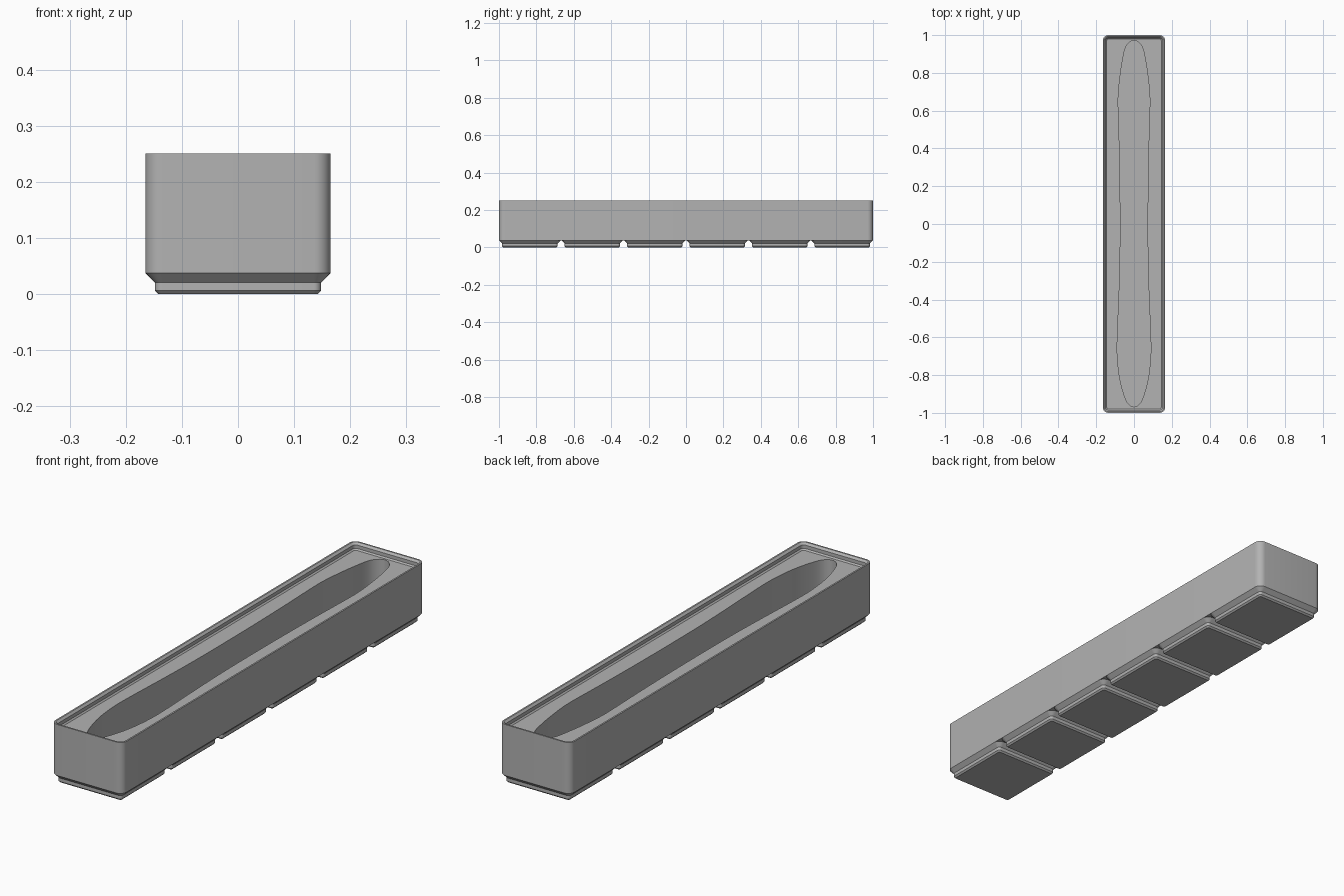
import bpy, bmesh, math
from mathutils import Vector

cube = bpy.data.objects.get("Cube")
if cube:
    bpy.data.objects.remove(cube)

MM = 2 / 251.5          # the tray is laid out in millimetres
PITCH, CELL, CELLS = 42, 41.5, 6
LENGTH = PITCH * (CELLS - 1) + CELL
RADIUS = 3.75
FOOT_TOP, FLOOR, RIM = 4.75, 28, 31.55

grey = bpy.data.materials.new("plain grey")
grey.use_nodes = True
grey.diffuse_color = (0.45, 0.45, 0.45, 1)
grey.node_tree.nodes["Principled BSDF"].inputs["Base Color"].default_value = grey.diffuse_color


def rounded_ring(bm, width, length, inset, z, cy=0, steps=8):
    """Ring of vertices on a rounded rectangle, counter-clockwise."""
    r = RADIUS - inset
    hx, hy = width / 2 - RADIUS, length / 2 - RADIUS
    ring = []
    for q, (sx, sy) in enumerate([(1, 1), (-1, 1), (-1, -1), (1, -1)]):
        for i in range(steps + 1):
            a = (q + i / steps) * math.pi / 2
            x, y = sx * hx + r * math.cos(a), cy + sy * hy + r * math.sin(a)
            ring.append(bm.verts.new((x * MM, y * MM, z * MM)))
    return ring


def bridge(bm, a, b):
    n = len(a)
    for i in range(n):
        j = (i + 1) % n
        bm.faces.new((a[i], a[j], b[j], b[i]))


def loft(bm, width, length, profile, cy=0):
    rings = [rounded_ring(bm, width, length, inset, z, cy) for inset, z in profile]
    for a, b in zip(rings, rings[1:]):
        bridge(bm, a, b)
    bm.faces.new(rings[0][::-1])
    return rings


def finish(bm, name):
    bmesh.ops.recalc_face_normals(bm, faces=bm.faces)
    mesh = bpy.data.meshes.new(name)
    bm.to_mesh(mesh)
    bm.free()
    mesh.materials.append(grey)
    ob = bpy.data.objects.new(name, mesh)
    bpy.context.collection.objects.link(ob)
    bpy.ops.object.select_all(action='DESELECT')
    ob.select_set(True)
    bpy.context.view_layer.objects.active = ob
    bpy.ops.object.shade_smooth_by_angle(angle=math.radians(30))
    return ob


def smooth_loop(points, steps=5):
    """Closed Catmull-Rom curve through the points."""
    n, out = len(points), []
    for i in range(n):
        p0, p1, p2, p3 = (Vector(points[(i + k) % n]) for k in (-1, 0, 1, 2))
        for s in range(steps):
            t = s / steps
            out.append(0.5 * (2 * p1 + (p2 - p0) * t + (2 * p0 - 5 * p1 + 4 * p2 - p3) * t ** 2
                              + (3 * p1 - p0 - 3 * p2 + p3) * t ** 3))
    return out


# Tray body: outer wall, stepped stacking lip, then the upper deck
bm = bmesh.new()
rings = loft(bm, CELL, LENGTH, [(0, FOOT_TOP), (0, RIM), (0.85, RIM), (1.9, RIM - 1.05),
                                (1.9, FLOOR + 0.7), (2.6, FLOOR)])

# Long pocket: half widths along the length, mirrored
half = [(.042, .94), (.062, .86), (.076, .76), (.083, .68), (.083, .6), (.077, .4),
        (.073, .15), (.073, -.15), (.078, -.35), (.088, -.6), (.088, -.7),
        (.078, -.8), (.06, -.88), (.035, -.945)]
outline = [(0, .972)] + [(-x, y) for x, y in half] + [(0, -.968)] + half[::-1]
curve = smooth_loop(outline)
POCKET_FLOOR = 0.06
top = [bm.verts.new((p.x, p.y, FLOOR * MM)) for p in curve]
low = [bm.verts.new((p.x, p.y, POCKET_FLOOR)) for p in curve]
bridge(bm, top, low)
bm.faces.new(low)

# Deck surface between the lip and the pocket
edges = [bm.edges.get((loop[i - 1], loop[i])) for loop in (rings[-1], top) for i in range(len(loop))]
bmesh.ops.triangle_fill(bm, use_beauty=True, use_dissolve=False, edges=edges, normal=(0, 0, 1))
finish(bm, "tray_body")

# Row of stepped feet
for k in range(CELLS):
    bm = bmesh.new()
    loft(bm, CELL, CELL, [(2.95, 0), (2.15, 0.8), (2.15, 2.6), (0, FOOT_TOP)],
         cy=(k - (CELLS - 1) / 2) * PITCH)
    finish(bm, f"foot_{k + 1}")
